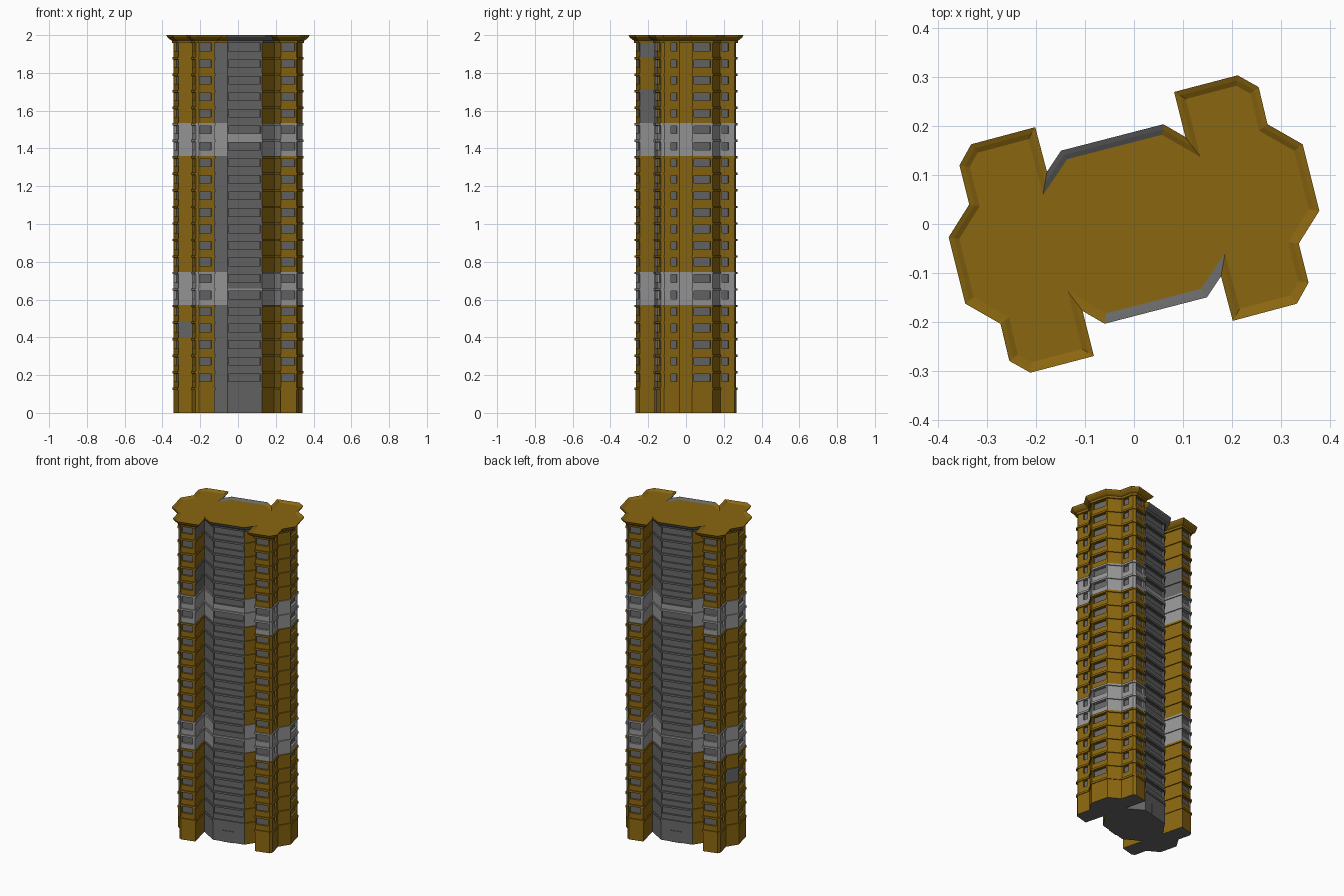
import bpy, bmesh
from mathutils import Vector

cube = bpy.data.objects.get("Cube")
if cube:
    bpy.data.objects.remove(cube)


def material(name, rgb):
    m = bpy.data.materials.new(name)
    m.use_nodes = True
    m.diffuse_color = (*rgb, 1)
    bsdf = next(n for n in m.node_tree.nodes if n.type == 'BSDF_PRINCIPLED')
    bsdf.inputs["Base Color"].default_value = (*rgb, 1)
    return m


GOLD, GREY, LIGHT = range(3)
MATS = [material("ochre wall", (0.255, 0.133, 0.005)),
        material("dark grey", (0.135, 0.135, 0.135)),
        material("light grey band", (0.31, 0.31, 0.31))]

# Half of the roof outline; the other half is the same turned by 180 degrees
HALF = [(.379, .027), (.345, .163), (.273, .204), (.255, .28), (.212, .304),
        (.082, .27), (.105, .178), (.06, .204), (-.149, .15), (-.178, .107),
        (-.202, .198), (-.333, .163), (-.357, .12), (-.337, .04)]
ROOF = [Vector(p) for p in HALF] + [-Vector(p) for p in HALF]
N = len(HALF)
BAY_SIDE, BAY, BAY_END = 6, 7, 8        # grey central bay walls

INSET, BASE_Z, FLOOR_H, FLOORS = .036, .122, .0875, 21
BAND_FLOORS = (5, 6, 14, 15)
# Window extent along each glazed wall
WINDOWS = {0: (.08, .92), 2: (.13, .6), 4: (.05, .82), BAY: (.02, .96),
           10: (.04, .92), 12: (.45, .82)}
SILL, HEAD, DEPTH = .044, .085, .012
LEDGE_H, LEDGE_OUT = .012, .006
# Odd grey wall panels: (wall, floor)
PATCHES = {(19, 16), (19, 17), (19, 20), (9, 16), (9, 17), (15, 3), (13, 3)}


def inset(d):
    """Roof outline moved inwards by d with mitred corners."""
    out = []
    for i, p in enumerate(ROOF):
        a = (p - ROOF[i - 1]).normalized()
        b = (ROOF[(i + 1) % len(ROOF)] - p).normalized()
        n1, n2 = Vector((a.y, -a.x)), Vector((b.y, -b.x))
        out.append(p - (n1 + n2) * d / (1 + n1.dot(n2)))
    return out


def face(bm, pts, mat):
    bm.faces.new([bm.verts.new(p) for p in pts]).material_index = mat


def at(p, z):
    return (p.x, p.y, z)


def strip(bm, i, low, z0, high, z1, mat):
    """One wall's quad between two outlines."""
    j = (i + 1) % len(low)
    face(bm, [at(low[i], z0), at(low[j], z0), at(high[j], z1), at(high[i], z1)], mat)


def cap(bm, outline, z, mat, down=False):
    pts = [at(p, z) for p in outline]
    face(bm, pts[::-1] if down else pts, mat)


def finish(name, bm):
    bmesh.ops.remove_doubles(bm, verts=bm.verts, dist=1e-5)
    mesh = bpy.data.meshes.new(name)
    bm.to_mesh(mesh)
    bm.free()
    for m in MATS:
        mesh.materials.append(m)
    obj = bpy.data.objects.new(name, mesh)
    bpy.context.collection.objects.link(obj)
    return obj


def wall_colour(i, f):
    k = i % N
    if k == BAY:
        return GREY
    if f in BAND_FLOORS:
        return LIGHT
    return GREY if k == BAY_SIDE or (i, f) in PATCHES else GOLD


WALL = inset(INSET)
LEDGE = inset(INSET - LEDGE_OUT)
TOP_Z = BASE_Z + FLOORS * FLOOR_H

# Plinth
bm = bmesh.new()
plinth = inset(INSET - .002)
for i in range(2 * N):
    mat = GREY if i % N in (BAY_SIDE, BAY) else GOLD
    strip(bm, i, plinth, 0, plinth, BASE_Z, mat)
    strip(bm, i, plinth, BASE_Z, WALL, BASE_Z, mat)
cap(bm, plinth, 0, GREY, down=True)
finish("plinth", bm)

# Storey walls with recessed windows
bm = bmesh.new()
for i in range(2 * N):
    a, b = WALL[i], WALL[(i + 1) % (2 * N)]
    along = (b - a).normalized()
    inward = Vector((-along.y, along.x)) * DEPTH

    def panel(t0, t1, z0, z1, mat, back=Vector((0, 0))):
        p, q = a.lerp(b, t0) + back, a.lerp(b, t1) + back
        face(bm, [at(p, z0), at(q, z0), at(q, z1), at(p, z1)], mat)

    for f in range(FLOORS):
        z0 = BASE_Z + f * FLOOR_H
        z1 = z0 + FLOOR_H
        mat = wall_colour(i, f)
        if i % N not in WINDOWS:
            panel(0, 1, z0, z1, mat)
            continue
        s, e = WINDOWS[i % N]
        low, high = z0 + SILL, z0 + HEAD
        sill_mat = LIGHT if (i % N, f) == (BAY, 15) else mat
        panel(0, 1, z0, low, sill_mat)
        panel(0, 1, high, z1, mat)
        panel(0, s, low, high, mat)
        panel(e, 1, low, high, mat)
        panel(s, e, low, high, GREY, inward)
        # Reveals around the opening
        p, q = a.lerp(b, s), a.lerp(b, e)
        pi, qi = p + inward, q + inward
        face(bm, [at(p, low), at(q, low), at(qi, low), at(pi, low)], mat)
        face(bm, [at(pi, high), at(qi, high), at(q, high), at(p, high)], mat)
        face(bm, [at(p, low), at(pi, low), at(pi, high), at(p, high)], mat)
        face(bm, [at(qi, low), at(q, low), at(q, high), at(qi, high)], mat)
finish("storey_walls", bm)

# Ledge around every floor line
bm = bmesh.new()
for f in range(FLOORS):
    z0 = BASE_Z + f * FLOOR_H
    z1 = z0 + LEDGE_H
    for i in range(2 * N):
        mat = wall_colour(i, f - 1)
        if i % N == BAY and f in (6, 15):
            mat = LIGHT
        strip(bm, i, WALL, z0, LEDGE, z0, mat)
        strip(bm, i, LEDGE, z0, LEDGE, z1, mat)
        strip(bm, i, LEDGE, z1, WALL, z1, mat)
finish("floor_ledges", bm)

# Flared cornice with a shallow rim around the flat roof
bm = bmesh.new()
profile = [(INSET, TOP_Z), (.028, TOP_Z), (.026, 1.972), (.016, 1.978),
           (.004, 1.99), (0, 2), (.01, 1.996), (.02, 1.99)]
rings = [(inset(d), z) for d, z in profile]
for (low, z0), (high, z1) in zip(rings, rings[1:]):
    for i in range(2 * N):
        strip(bm, i, low, z0, high, z1, GREY if i % N in (BAY, BAY_END) else GOLD)
cap(bm, *rings[-1], GOLD)
finish("cornice_and_roof", bm)

# Entrance door on each central bay
for name, i in (("back_door", BAY), ("front_door", BAY + N)):
    bm = bmesh.new()
    a, b = plinth[i], plinth[(i + 1) % (2 * N)]
    along = (b - a).normalized()
    out = Vector((along.y, -along.x)) * .004
    p, q = a.lerp(b, .3), a.lerp(b, .67)
    foot = [p, p + out, q + out, q]
    for k in range(3):
        strip(bm, k, foot, 0, foot, .07, GREY)
    cap(bm, foot, .07, GREY)
    finish(name, bm)
